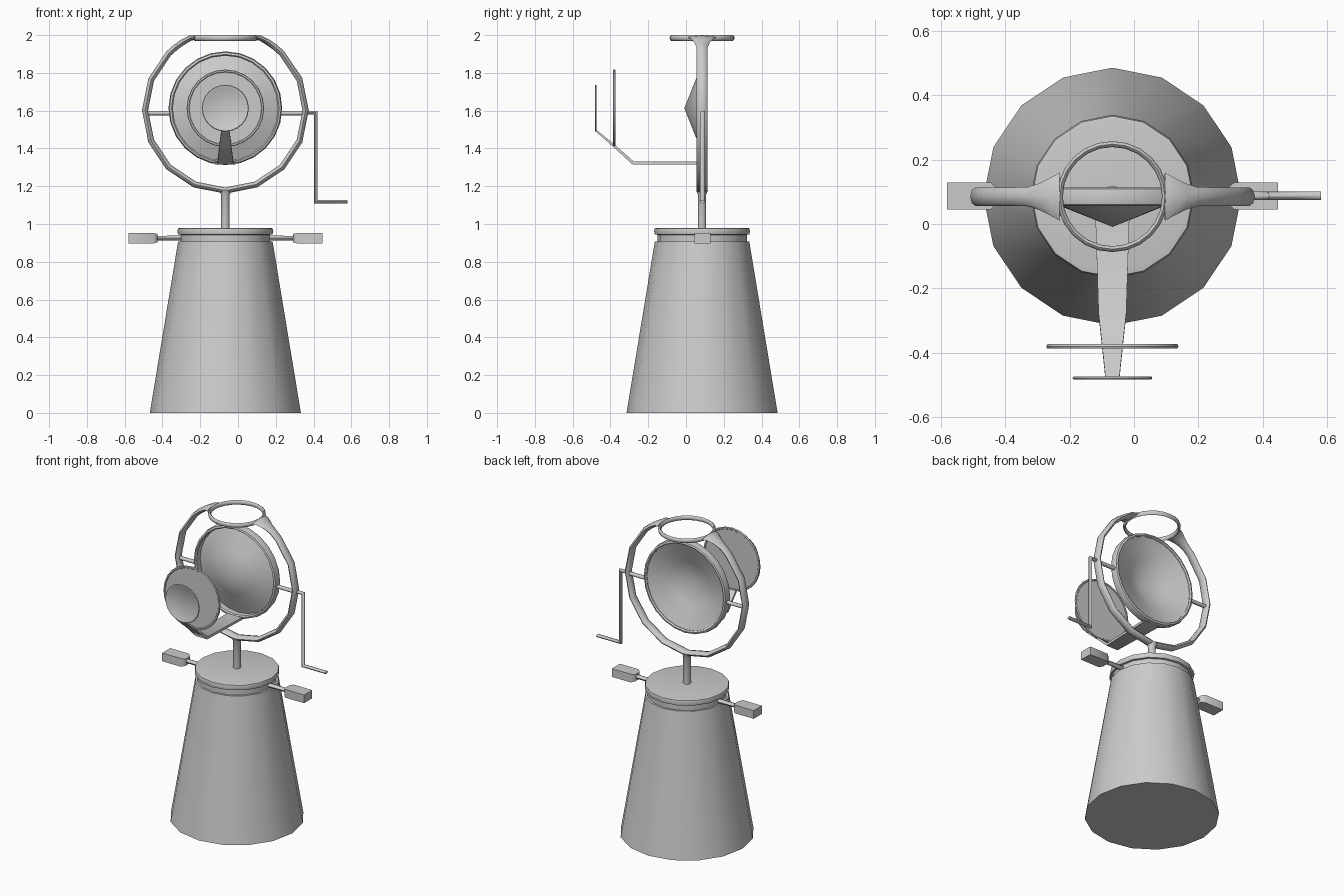
import bpy, bmesh
from math import sin, cos, pi, radians, sqrt
from mathutils import Vector, Matrix

if "Cube" in bpy.data.objects:
    bpy.data.objects.remove(bpy.data.objects["Cube"])

CX, CY = -0.067, 0.085      # main vertical axis
MZ = 1.613                  # optical axis height


def finish(name, bm, angle=40):
    bmesh.ops.remove_doubles(bm, verts=bm.verts, dist=1e-5)
    bmesh.ops.recalc_face_normals(bm, faces=bm.faces)
    me = bpy.data.meshes.new(name)
    bm.to_mesh(me)
    bm.free()
    ob = bpy.data.objects.new(name, me)
    bpy.context.collection.objects.link(ob)
    bpy.ops.object.select_all(action='DESELECT')
    bpy.context.view_layer.objects.active = ob
    ob.select_set(True)
    bpy.ops.object.shade_smooth_by_angle(angle=radians(angle))
    return ob


def lathe(name, profile, origin, axis='Z', n=16):
    """Revolve (radius, height) points around an axis."""
    bm = bmesh.new()
    rings = [[bm.verts.new((r * cos(2 * pi * i / n), r * sin(2 * pi * i / n), h))
              for i in range(n)] if r > 0 else [bm.verts.new((0, 0, h))] for r, h in profile]
    for a, b in zip(rings, rings[1:]):
        for i in range(n):
            quad = [a[i % len(a)], a[(i + 1) % len(a)], b[(i + 1) % len(b)], b[i % len(b)]]
            bm.faces.new(list(dict.fromkeys(quad)))
    rot = Matrix.Rotation(-pi / 2, 4, 'X') if axis == 'Y' else Matrix.Identity(4)
    bm.transform(Matrix.Translation(origin) @ rot)
    return finish(name, bm)


def sweep(name, path, side, n=8, closed=False):
    """Sweep an oval (or a box, n=4) along (point, half_thickness, half_width) stations."""
    bm = bmesh.new()
    side = Vector(side)
    pts = [Vector(p[0]) for p in path]
    k, off = (sqrt(2), pi / 4) if n == 4 else (1, 0)
    m, rings = len(pts), []
    for i, (p, t, w) in enumerate(path):
        before = pts[i - 1] if (closed or i) else pts[i]
        after = pts[(i + 1) % m] if (closed or i < m - 1) else pts[i]
        d1, d2 = (pts[i] - before).normalized(), (after - pts[i]).normalized()
        tan = (d1 + d2).normalized()
        # widen at the mitre so the thickness stays constant
        mitre = 1 / max(tan.dot(d2 if d2.length else d1), 0.3)
        nor = tan.cross(side).normalized()
        rings.append([bm.verts.new(pts[i] + nor * t * mitre * k * cos(2 * pi * j / n + off)
                                   + side * w * k * sin(2 * pi * j / n + off)) for j in range(n)])
    for i in range(m if closed else m - 1):
        a, b = rings[i], rings[(i + 1) % m]
        for j in range(n):
            bm.faces.new((a[j], a[(j + 1) % n], b[(j + 1) % n], b[j]))
    if not closed:
        bm.faces.new(rings[0])
        bm.faces.new(rings[-1])
    return finish(name, bm, 50)


# Tapered pedestal and its lid
lathe("pedestal", [(0, 0), (0.4, 0), (0.25, 0.908), (0, 0.908)], (CX, CY, 0))
lathe("pedestal_lid", [(0, 0.905), (0.237, 0.905), (0.237, 0.943), (0.25, 0.945), (0.254, 0.962),
                       (0.25, 0.977), (0.235, 0.98), (0, 0.98)], (CX, CY, 0))

# Side grips on the lid
for s, label in ((-1, "left"), (1, "right")):
    def at(d, z=0.925):
        return (CX + s * d, CY + 0.002, z)
    sweep(label + "_grip_rod", [(at(0.2), 0.014, 0.018), (at(0.38), 0.012, 0.014)], (0, 1, 0))
    sweep(label + "_grip", [(at(0.358), 0.022, 0.024), (at(0.378), 0.027, 0.042),
                            (at(0.514), 0.027, 0.042)], (0, 1, 0), 4)
    # Pivot rods between mirror and frame
    sweep(label + "_pivot", [(at(0.29, 1.587), 0.012, 0.013), (at(0.43, 1.587), 0.012, 0.013)], (0, 1, 0))

# Post
lathe("post", [(0, 0.97), (0.023, 0.97), (0.023, 1.155), (0.034, 1.18), (0, 1.18)], (CX, CY, 0), n=10)

# Round frame, open at the top where it flares into the top ring
R, FZ = 0.425, 1.602
half = []
for deg, t, w in ((22.5, 0.012, 0.075), (26, 0.014, 0.062), (32, 0.016, 0.042), (38, 0.016, 0.03)):
    a = radians(deg)
    half.append(((R * sin(a), min(FZ + R * cos(a), 1.987)), t, w))
for i in range(2, 9):
    a = i * pi / 8
    half.append(((R * sin(a), FZ + R * cos(a)), 0.016, 0.029))
path = [((CX + x, CY, z), t, w) for (x, z), t, w in half]
path += [((CX - x, CY, z), t, w) for (x, z), t, w in reversed(half[:-1])]
sweep("round_frame", path, (0, 1, 0))

# Horizontal ring on top
sweep("top_ring", [((CX + 0.163 * cos(i * pi / 12), CY + 0.163 * sin(i * pi / 12), 1.985), 0.009, 0.015)
                   for i in range(24)], (0, 0, 1), closed=True)

# Mirror rim and shallow conical mirror
lathe("mirror_rim", [(0.278, -0.02), (0.285, -0.028), (0.296, -0.024), (0.301, 0), (0.296, 0.024),
                     (0.285, 0.028), (0.278, 0.02), (0.278, -0.02)], (CX, CY, MZ), 'Y', 24)
lathe("mirror", [(0, -0.094), (0.14, -0.038), (0.28, 0.017)], (CX, CY, MZ), 'Y', 24)

# Bent tapering arm carrying the two front discs
sweep("disc_arm", [((CX, 0.09, 1.323), 0.008, 0.055), ((CX, -0.28, 1.323), 0.008, 0.043),
                   ((CX, -0.38, 1.413), 0.007, 0.032), ((CX, -0.476, 1.494), 0.005, 0.022)],
      (1, 0, 0), 4)
for name, r, h, y in (("large_disc", 0.205, 0.007, -0.38), ("small_disc", 0.124, 0.004, -0.478)):
    lathe(name, [(0, -h * 0.5), (r - 0.014, -h * 0.5), (r - 0.011, -h), (r - 0.003, -h), (r, 0),
                 (r - 0.003, h), (r - 0.011, h), (r - 0.014, h * 0.5), (0, h * 0.5)],
          (CX, y, MZ), 'Y', 24)

# Crank
sweep("crank", [((0.34, 0.088, 1.59), 0.010, 0.013), ((0.412, 0.088, 1.59), 0.009, 0.013),
                ((0.412, 0.088, 1.118), 0.009, 0.013), ((0.58, 0.088, 1.118), 0.009, 0.013)], (0, 1, 0))
